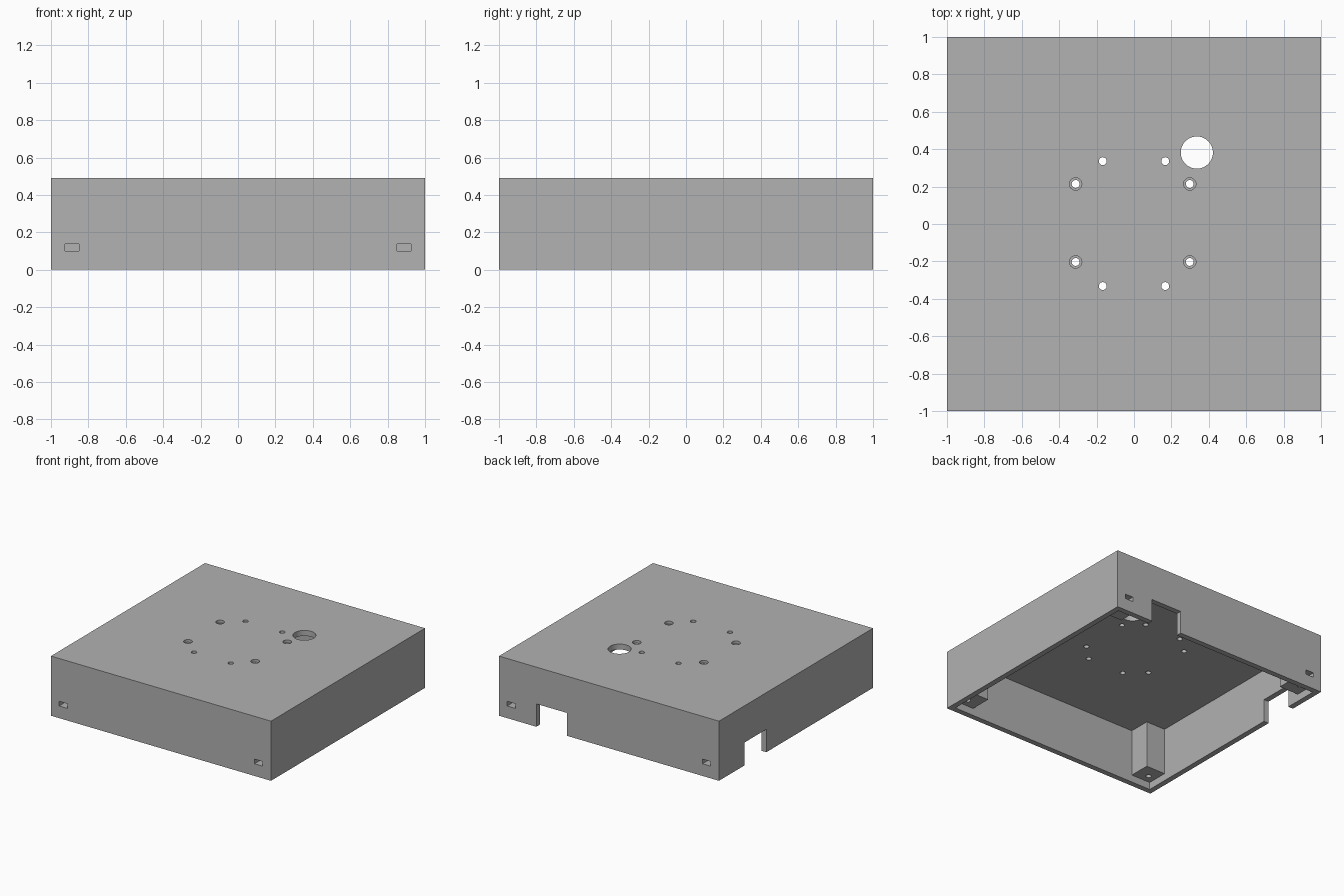
import bpy
import bmesh
from mathutils import Matrix, Vector

if "Cube" in bpy.data.objects:
    bpy.data.objects.remove(bpy.data.objects["Cube"])

H = 0.49        # overall height
IN = 0.955      # inner wall face
POST = 0.78     # inner face of the corner posts
CEIL = 0.445    # underside of the lid
POST_Z = 0.06   # underside of the corner posts

grey = bpy.data.materials.new("plain grey")
grey.diffuse_color = (0.445, 0.445, 0.445, 1)
grey.use_nodes = True
grey.node_tree.nodes["Principled BSDF"].inputs["Base Color"].default_value = grey.diffuse_color


def finish(bm, name):
    mesh = bpy.data.meshes.new(name)
    bm.to_mesh(mesh)
    bm.free()
    mesh.materials.append(grey)
    ob = bpy.data.objects.new(name, mesh)
    bpy.context.collection.objects.link(ob)
    return ob


def box(name, x0, x1, y0, y1, z0, z1):
    bm = bmesh.new()
    size = Vector((x1 - x0, y1 - y0, z1 - z0))
    mid = Vector((x0 + x1, y0 + y1, z0 + z1)) / 2
    bmesh.ops.create_cube(bm, size=1, matrix=Matrix.Translation(mid) @ Matrix.Diagonal(size).to_4x4())
    return finish(bm, name)


def cylinder(name, x, y, r, z0, z1, sides=32):
    bm = bmesh.new()
    bmesh.ops.create_cone(bm, cap_ends=True, segments=sides, radius1=r, radius2=r, depth=z1 - z0,
                          matrix=Matrix.Translation((x, y, (z0 + z1) / 2)))
    return finish(bm, name)


def cut(target, cutter):
    mod = target.modifiers.new("cut", 'BOOLEAN')
    mod.operation = 'DIFFERENCE'
    mod.solver = 'EXACT'
    mod.object = cutter
    bpy.context.view_layer.objects.active = target
    bpy.ops.object.modifier_apply(modifier=mod.name)
    bpy.data.objects.remove(cutter)


# enclosure body, open underneath
body = box("enclosure", -1, 1, -1, 1, 0, H)

# cross-shaped cavity leaves four corner posts, recessed above the rim
cut(body, box("cavity_x", -IN, IN, -POST, POST, -0.1, CEIL))
cut(body, box("cavity_y", -POST, POST, -IN, IN, -0.1, CEIL))
cut(body, box("rim_recess", -IN, IN, -IN, IN, -0.1, POST_Z))

# cable notches in the back and left walls
cut(body, box("back_notch", 0.38, 0.66, 0.9, 1.1, -0.1, 0.188))
cut(body, box("left_notch", -1.1, -0.9, 0.385, 0.67, -0.1, 0.188))

# nut slots and screw holes in the corner posts
for sx in (-1, 1):
    for sy in (-1, 1):
        cx = sx * 0.8875
        y0, y1 = sorted((sy * 0.85, sy * 1.1))
        cut(body, box("nut_slot", cx - 0.0375, cx + 0.0375, y0, y1, 0.1, 0.138))
        cut(body, cylinder("screw_hole", cx, sy * 0.8875, 0.021, -0.1, 0.2, 24))

# small through holes in the lid
for x in (-0.167, 0.167):
    for y in (-0.332, 0.336):
        cut(body, cylinder("small_hole", x, y, 0.021, 0.3, 0.6))

# counterbored holes in the lid
for x in (-0.312, 0.298):
    for y in (-0.203, 0.214):
        cut(body, cylinder("bolt_hole", x, y, 0.021, 0.3, 0.6))
        cut(body, cylinder("counterbore", x, y, 0.033, H - 0.022, 0.6))

# large cable hole in the lid
cut(body, cylinder("cable_hole", 0.336, 0.382, 0.086, 0.3, 0.6, 64))

# smooth the round holes, keep the edges crisp
bpy.ops.object.select_all(action='DESELECT')
body.select_set(True)
bpy.context.view_layer.objects.active = body
bpy.ops.object.shade_smooth_by_angle()
